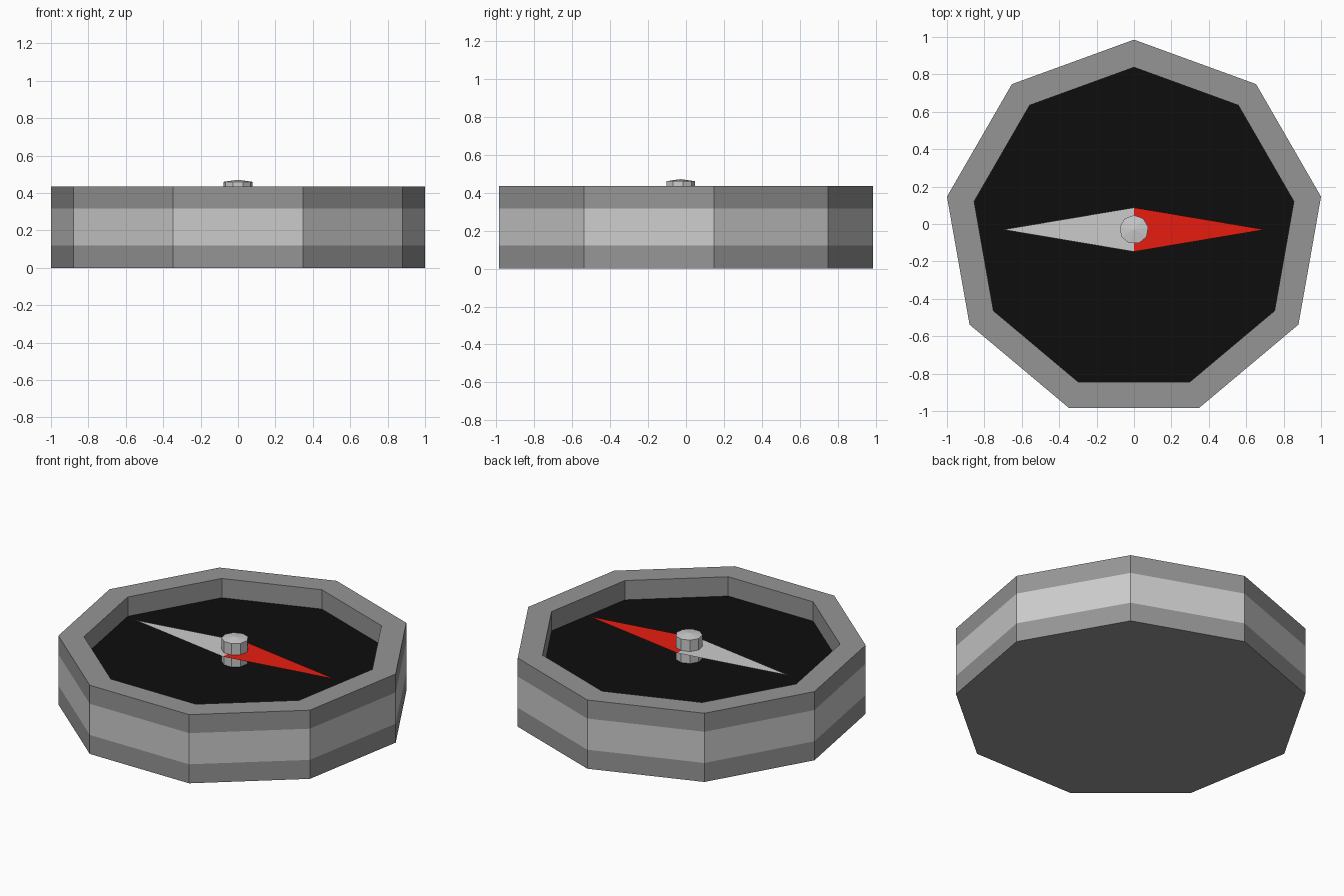
import bpy, bmesh
from math import sin, cos, pi

if "Cube" in bpy.data.objects:
    bpy.data.objects.remove(bpy.data.objects["Cube"])

SIDES = 9
CY = -0.03  # nonagon centre, so the bounds are centred on y = 0


def material(name, rgb):
    m = bpy.data.materials.new(name)
    m.diffuse_color = (*rgb, 1)
    m.use_nodes = True
    m.node_tree.nodes["Principled BSDF"].inputs["Base Color"].default_value = m.diffuse_color
    return m


def finish(name, bm, mats):
    me = bpy.data.meshes.new(name)
    bm.to_mesh(me)
    bm.free()
    for m in mats:
        me.materials.append(m)
    ob = bpy.data.objects.new(name, me)
    bpy.context.collection.objects.link(ob)
    return ob


def lathe(name, profile, mats, slots=None):
    """Sweep (radius, z) points, listed bottom to top, around nine sides."""
    bm = bmesh.new()
    rings = []
    for r, z in profile:
        if r == 0:
            rings.append([bm.verts.new((0, CY, z))] * SIDES)
        else:
            rings.append([bm.verts.new((r * cos(pi / 2 + 2 * pi * i / SIDES),
                                        CY + r * sin(pi / 2 + 2 * pi * i / SIDES), z))
                          for i in range(SIDES)])
    for k, (a, b) in enumerate(zip(rings, rings[1:])):
        for i in range(SIDES):
            j = (i + 1) % SIDES
            f = bm.faces.new(list(dict.fromkeys((a[i], a[j], b[j], b[i]))))
            f.material_index = slots[k] if slots else 0
    # merge the flat fans on the underside and dial
    bmesh.ops.dissolve_limit(bm, angle_limit=0.001, verts=bm.verts[:], edges=bm.edges[:],
                             delimit={'MATERIAL'})
    return finish(name, bm, mats)


dark = material("dark_grey", (0.3, 0.3, 0.3))
light = material("light_grey", (0.72, 0.72, 0.72))
black = material("black", (0.004, 0.004, 0.004))
red = material("red", (0.8, 0.012, 0.005))

# casing: base, lower band, light middle band, upper band, rim, inner wall
R, RI, FLOOR = 1.0154, 0.868, 0.312
lathe("casing", [(0, 0), (R, 0), (R, 0.12), (R, 0.317), (R, 0.434), (RI, 0.434), (RI, FLOOR)],
      [dark, light], [0, 0, 1, 0, 0, 0])

# dial face
lathe("dial", [(RI, FLOOR), (0, FLOOR)], [black])

# centre pin with a shallow pointed cap
lathe("pin", [(0.0775, FLOOR), (0.0775, 0.46), (0, 0.471)], [light])

# needle halves: flat triangles mirrored about the pin
for name, s, mat in (("needle_red", 1, red), ("needle_grey", -1, light)):
    bm = bmesh.new()
    pts = [(0, CY - 0.118 * s), (0.7 * s, CY), (0, CY + 0.118 * s)]
    bm.faces.new([bm.verts.new((x, y, 0.388)) for x, y in pts])
    finish(name, bm, [mat])
